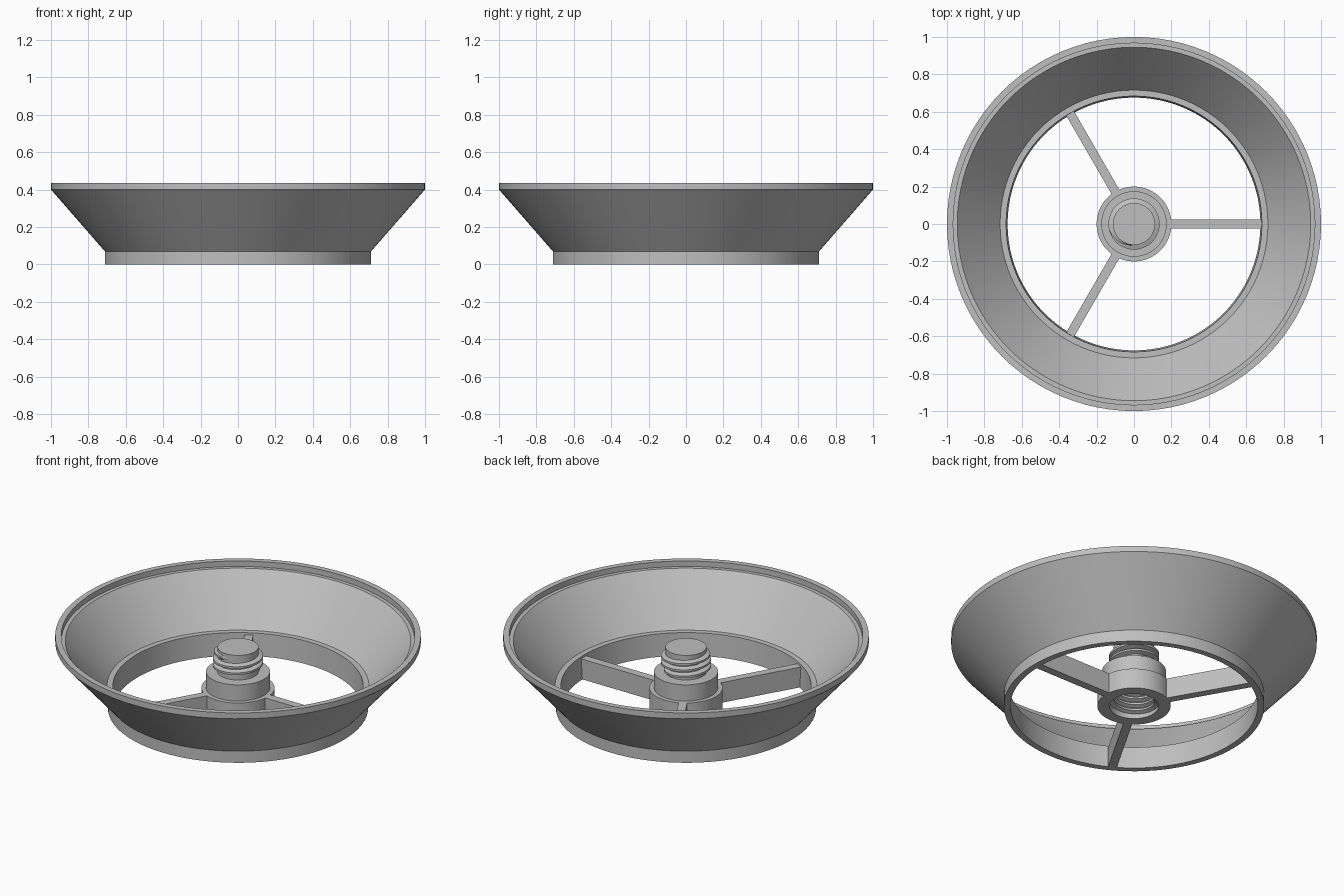
import bpy
import bmesh
import math

SEGMENTS = 96
TURN = 2 * math.pi
PITCH = 0.037

start_cube = bpy.data.objects.get("Cube")
if start_cube:
    bpy.data.objects.remove(start_cube, do_unlink=True)

# Single plain grey finish
grey = bpy.data.materials.new("plain grey")
grey.use_nodes = True
colour = (0.52, 0.52, 0.52, 1)
grey.diffuse_color = colour
grey.node_tree.nodes["Principled BSDF"].inputs["Base Color"].default_value = colour


def finish(name, bm):
    bmesh.ops.remove_doubles(bm, verts=bm.verts, dist=0.00005)
    bmesh.ops.recalc_face_normals(bm, faces=bm.faces)
    mesh = bpy.data.meshes.new(name)
    bm.to_mesh(mesh)
    bm.free()
    mesh.materials.append(grey)
    obj = bpy.data.objects.new(name, mesh)
    bpy.context.collection.objects.link(obj)
    bpy.ops.object.select_all(action="DESELECT")
    obj.select_set(True)
    bpy.context.view_layer.objects.active = obj
    bpy.ops.object.shade_smooth_by_angle(angle=math.radians(25))
    return obj


def lathe(name, profile, closed):
    """Revolve (radius, height) points around the z axis."""
    bm = bmesh.new()
    verts = [bm.verts.new((r, 0, z)) for r, z in profile]
    pairs = list(zip(verts, verts[1:]))
    if closed:
        pairs.append((verts[-1], verts[0]))
    edges = [bm.edges.new(pair) for pair in pairs]
    bmesh.ops.spin(bm, geom=verts + edges, cent=(0, 0, 0), axis=(0, 0, 1),
                   angle=TURN, steps=SEGMENTS, use_merge=False)
    return finish(name, bm)


def thread(name, root, crest, bottom, top):
    """Sweep a tapered ridge along a helix, fading out at both ends."""
    bm = bmesh.new()
    steps = int((top - bottom) / PITCH * 64)
    previous = None
    for i in range(steps + 1):
        angle = TURN * i / 64
        z = bottom + (top - bottom) * i / steps
        fade = min(1, i / 16, (steps - i) / 16)
        tip = root + (crest - root) * max(fade, 0.1)
        section = ((root, -0.016), (tip, -0.006), (tip, 0.006), (root, 0.016))
        ring = [bm.verts.new((r * math.cos(angle), r * math.sin(angle), z + dz))
                for r, dz in section]
        if previous:
            for a in range(4):
                b = (a + 1) % 4
                bm.faces.new((previous[a], previous[b], ring[b], ring[a]))
        else:
            bm.faces.new(ring)
        previous = ring
    bm.faces.new(previous)
    return finish(name, bm)


# Flared outer shell with foot ring, inner shelf and stepped lip
lathe("flared_shell", [
    (0.676, 0), (0.712, 0), (0.712, 0.07), (1, 0.40), (1, 0.435),
    (0.967, 0.435), (0.967, 0.402), (0.945, 0.402),
    (0.716, 0.135), (0.684, 0.135)], True)

# Stepped hub with a blind bore below and a stud above
lathe("hub", [
    (0, 0.18), (0.135, 0.18), (0.135, 0), (0.2, 0), (0.2, 0.122),
    (0.175, 0.122), (0.175, 0.22), (0.112, 0.22), (0.112, 0.368),
    (0, 0.368)], False)

# Screw threads on the stud and in the bore
thread("stud_thread", 0.109, 0.137, 0.237, 0.34)
thread("bore_thread", 0.138, 0.112, 0.02, 0.165)

# Three spokes joining hub and foot ring
INNER, OUTER, WIDTH, HEIGHT = 0.17, 0.69, 0.048, 0.122
for n in range(3):
    bm = bmesh.new()
    bmesh.ops.create_cube(bm, size=1)
    for v in bm.verts:
        v.co.x = INNER if v.co.x < 0 else OUTER
        v.co.y *= WIDTH
        v.co.z = (v.co.z + 0.5) * HEIGHT
        # Keep the ends tucked inside the ring at the foot
        if v.co.x == OUTER:
            v.co.x = OUTER
    spoke = finish(f"spoke_{n + 1}", bm)
    spoke.rotation_euler.z = TURN * n / 3
